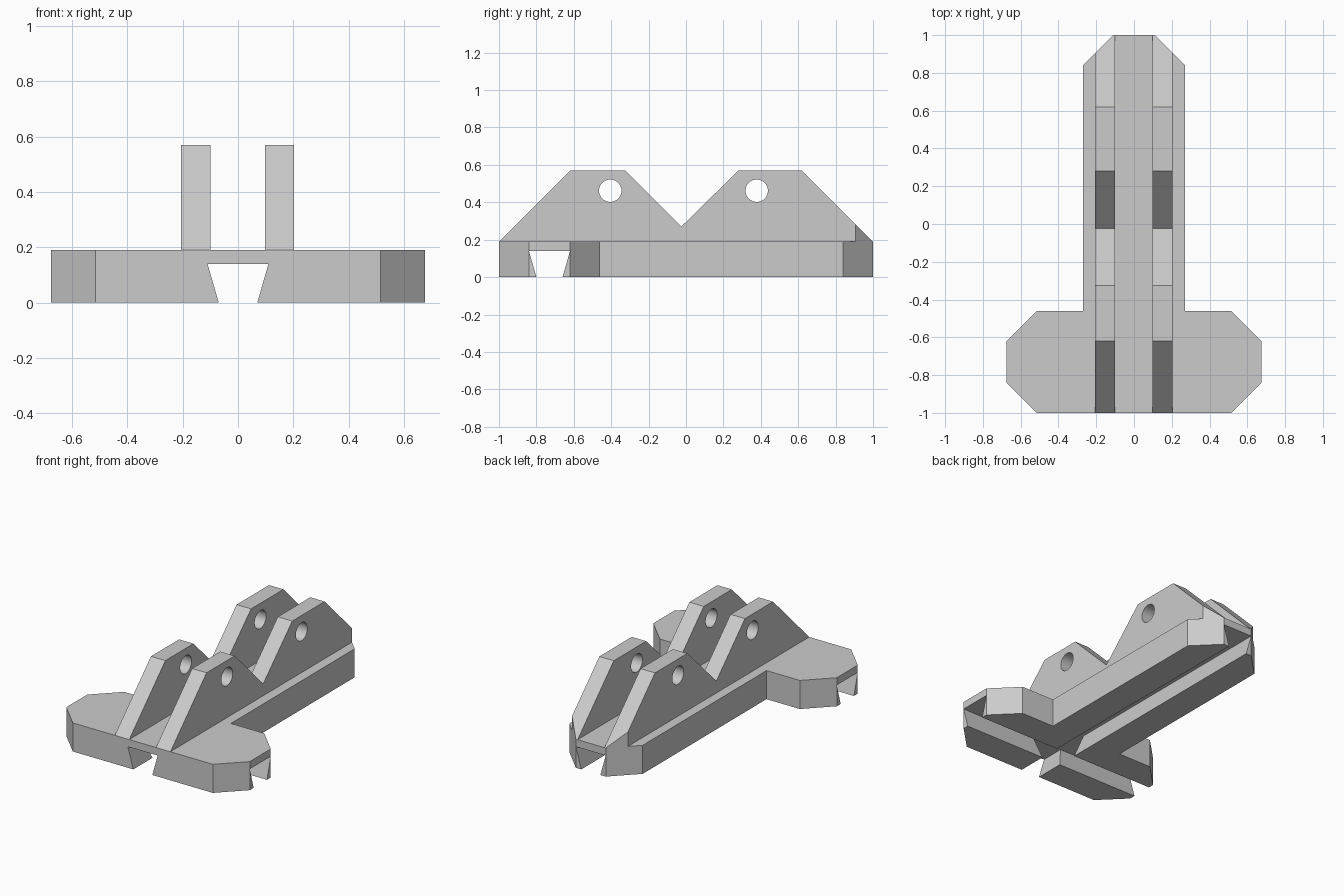
import bpy
import bmesh
import math
from mathutils import Vector

if "Cube" in bpy.data.objects:
    bpy.data.objects.remove(bpy.data.objects["Cube"], do_unlink=True)

grey = bpy.data.materials.new("plain_grey")
grey.use_nodes = True
colour = (0.6, 0.6, 0.6, 1)
grey.diffuse_color = colour
grey.node_tree.nodes["Principled BSDF"].inputs["Base Color"].default_value = colour

BASE_TOP = 0.19


def prism(name, points, direction):
    """Extrude a closed polygon along a direction."""
    bm = bmesh.new()
    face = bm.faces.new([bm.verts.new(p) for p in points])
    out = bmesh.ops.extrude_face_region(bm, geom=[face])
    moved = [g for g in out["geom"] if isinstance(g, bmesh.types.BMVert)]
    bmesh.ops.translate(bm, verts=moved, vec=Vector(direction))
    bmesh.ops.recalc_face_normals(bm, faces=bm.faces)
    mesh = bpy.data.meshes.new(name)
    bm.to_mesh(mesh)
    bm.free()
    mesh.materials.append(grey)
    obj = bpy.data.objects.new(name, mesh)
    bpy.context.collection.objects.link(obj)
    return obj


def carve(obj, cutter, operation="DIFFERENCE"):
    """Apply a boolean and throw the cutter away."""
    mod = obj.modifiers.new("carve", "BOOLEAN")
    mod.operation = operation
    mod.solver = "EXACT"
    mod.object = cutter
    bpy.context.view_layer.objects.active = obj
    bpy.ops.object.modifier_apply(modifier=mod.name)
    bpy.data.objects.remove(cutter, do_unlink=True)


def outline(z):
    """T-shaped plan with chamfered corners, mirrored from one half."""
    half = [(0.515, -1), (0.675, -0.84), (0.675, -0.62), (0.515, -0.46),
            (0.27, -0.46), (0.27, 0.84), (0.11, 1)]
    return [(x, y, z) for x, y in half] + [(-x, y, z) for x, y in reversed(half)]


# Dovetail slot section: narrow at the bottom, wide at the top
slot = [(-0.07, 0), (0.07, 0), (0.11, 0.14), (-0.11, 0.14)]
slot[:2] = [(math.copysign(0.064, s), -0.02) for s, _ in slot[:2]]

# Base with a lengthwise and a crosswise slot
base = prism("base", outline(0), (0, 0, BASE_TOP))
carve(base, prism("long_slot", [(s, -1.1, z) for s, z in slot], (0, 2.2, 0)))
carve(base, prism("cross_slot", [(-0.8, s - 0.73, z) for s, z in slot], (1.6, 0, 0)))

# Twin-peaked upright plates with pin holes
profile = [(-1, BASE_TOP), (-0.62, 0.57), (-0.325, 0.57), (-0.025, 0.27),
           (0.28, 0.57), (0.62, 0.57), (1, BASE_TOP)]
for name, left in (("right_plate", -0.206), ("left_plate", 0.097)):
    plate = prism(name, [(left, y, z) for y, z in profile], (0.106, 0, 0))
    carve(plate, prism("plan_limit", outline(-0.5), (0, 0, 2)), "INTERSECT")
    for centre in (-0.405, 0.378):
        circle = [(left - 0.1, centre + 0.06 * math.cos(a), 0.462 + 0.06 * math.sin(a))
                  for a in (math.tau * i / 32 for i in range(32))]
        carve(plate, prism("pin_hole", circle, (0.4, 0, 0)))
    bpy.ops.object.select_all(action="DESELECT")
    plate.select_set(True)
    bpy.context.view_layer.objects.active = plate
    bpy.ops.object.shade_smooth_by_angle(angle=math.radians(30))
